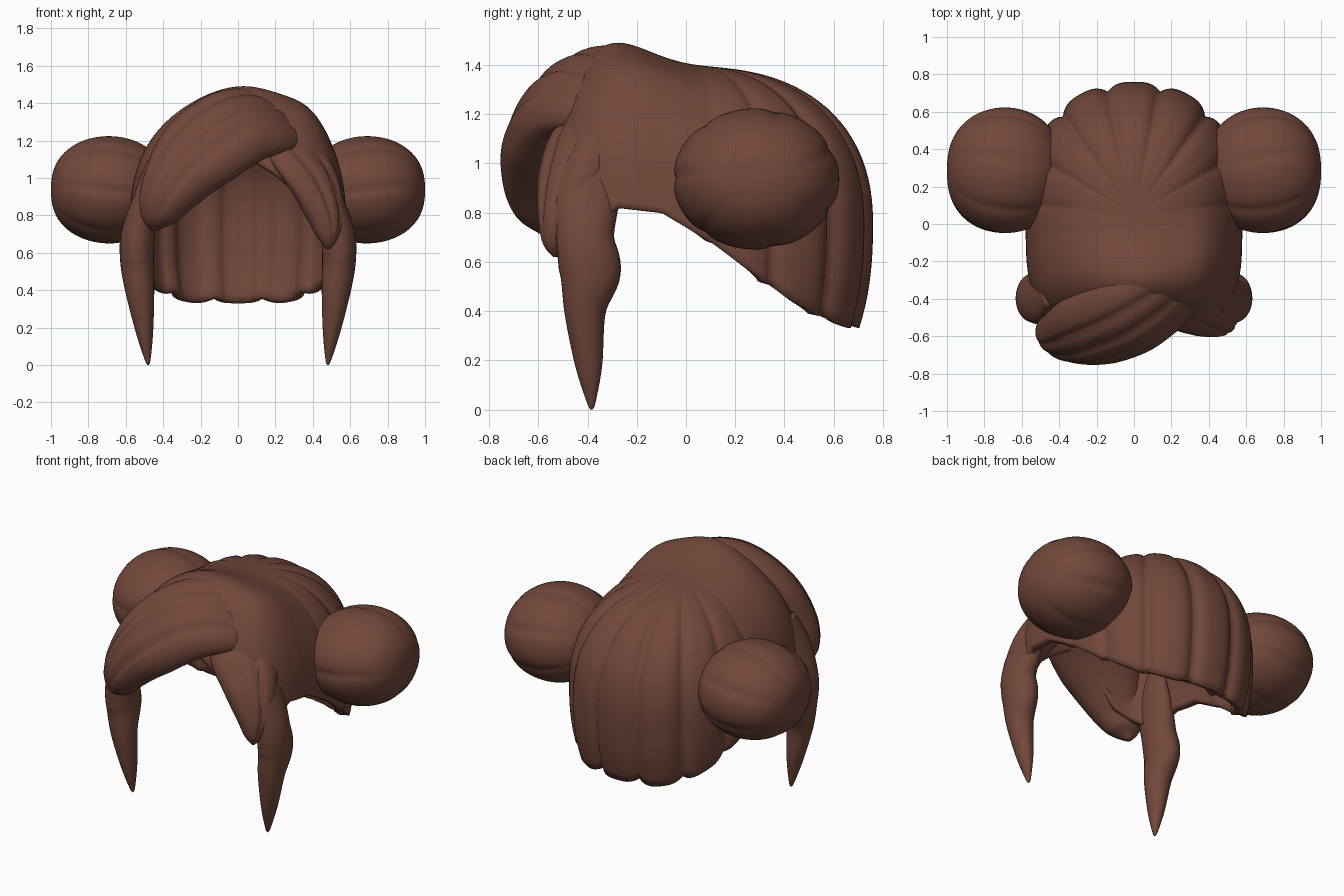
import bpy, bmesh, math
from mathutils import Vector

if "Cube" in bpy.data.objects:
    bpy.data.objects.remove(bpy.data.objects["Cube"])

hair = bpy.data.materials.new("brown hair")
hair.use_nodes = True
COLOUR = (0.168, 0.064, 0.042, 1)
hair.diffuse_color = COLOUR
hair.node_tree.nodes["Principled BSDF"].inputs["Base Color"].default_value = COLOUR


def skin(name, rings, start, end=None):
    """Join closed rings of points into a smooth surface with fan ends."""
    bm = bmesh.new()
    loops = [[bm.verts.new(p) for p in ring] for ring in rings]
    n = len(loops[0])
    for a, b in zip(loops, loops[1:]):
        for i in range(n):
            j = (i + 1) % n
            bm.faces.new((a[i], a[j], b[j], b[i]))
    for loop, tip in ((loops[0], start), (loops[-1], end)):
        if tip is not None:
            v = bm.verts.new(tip)
            for i in range(n):
                bm.faces.new((loop[i], loop[(i + 1) % n], v))
    bmesh.ops.recalc_face_normals(bm, faces=bm.faces)
    mesh = bpy.data.meshes.new(name)
    bm.to_mesh(mesh)
    bm.free()
    mesh.materials.append(hair)
    obj = bpy.data.objects.new(name, mesh)
    bpy.context.collection.objects.link(obj)
    mesh.shade_smooth()
    return obj


def table(points, x):
    """Interpolate a short list of (x, value) pairs."""
    if x <= points[0][0]:
        return points[0][1]
    for (x0, v0), (x1, v1) in zip(points, points[1:]):
        if x <= x1:
            return v0 + (v1 - v0) * (x - x0) / (x1 - x0)
    return points[-1][1]


# Cap: a rounded dome cut by a slanting hem and a face arch
SIDE_HEM = [(-0.28, 0.82), (-0.1, 0.80), (0.1, 0.68), (0.4, 0.46), (0.55, 0.37), (0.66, 0.33)]
ARCH = [(-0.5, 0.75), (-0.3, 0.84), (-0.1, 1.04), (0.07, 1.10),
        (0.2, 1.02), (0.32, 0.92), (0.42, 0.78), (0.5, 0.72)]


def hem(x, y):
    blend = min(1, max(0, (-0.28 - y) / 0.12))
    return table(SIDE_HEM, y) * (1 - blend) + table(ARCH, x) * blend


def bump(x, y, cx, cy, wx, wy):
    return math.exp(-((x - cx) / wx) ** 2 - ((y - cy) / wy) ** 2)


def cap_point(a, th, cut=0.055):
    dx, dy, dz = math.sin(a) * math.sin(th), math.cos(a) * math.sin(th), math.cos(th)
    n, depth = (2.3, 0.71) if dy > 0 else (3.8, 0.61)
    m, height = 2.3 + 0.5 * max(0, -math.cos(a)), (0.64 if dz > 0 else 0.9)
    flat = ((abs(dx) / 0.58) ** n + (abs(dy) / depth) ** n) ** (m / n)
    r = (flat + (abs(dz) / height) ** m) ** (-1 / m)
    # Grooves between the gathered strands at the back
    deg = math.degrees(a)
    fade = max(0, math.cos(a) + 0.35) * min(1, math.sin(th) * 1.1) ** 2
    groove = (1 - abs(math.cos(math.pi * deg / 24))) ** 2
    r *= 1 - cut * groove * min(1, fade)
    x, y, z = r * dx, 0.05 + r * dy, 0.75 + r * dz
    # Raised crown above the fringe and a fuller left shoulder
    if z > 0.75:
        swell = 0.17 * bump(x, y, 0.03, -0.38, 0.34, 0.25)
        swell += 0.07 * bump(x, y, 0.42, -0.22, 0.16, 0.26)
        z += swell * (z - 0.75) / 0.6
    return Vector((x, y, z))


def below_hem(a, th):
    p = cap_point(a, th, 0)
    return p.z < hem(p.x, p.y)


AROUND, DOWN = 180, 36
columns = []
for i in range(AROUND):
    a = -math.pi + 2 * math.pi * i / AROUND
    th = 0.3
    while th < 2.6 and not below_hem(a, th):
        th += 0.02
    low, high = th - 0.02, th
    for _ in range(10):
        th = (low + high) / 2
        low, high = (low, th) if below_hem(a, th) else (th, high)
    columns.append([cap_point(a, th * (k + 1) / DOWN) for k in range(DOWN)])
cap = skin("hair_cap", [[c[k] for c in columns] for k in range(DOWN)], cap_point(0, 0))
shell = cap.modifiers.new("thickness", 'SOLIDIFY')
shell.thickness = 0.045
shell.offset = -1


def spline(rows, steps=10):
    """Catmull-Rom through rows of (x, y, z, half width, half thickness)."""
    rows = [rows[0]] + rows + [rows[-1]]
    out = []
    for a, b, c, d in zip(rows, rows[1:], rows[2:], rows[3:]):
        for s in range(steps):
            t = s / steps
            out.append([0.5 * (2 * q + (r - p) * t + (2 * p - 5 * q + 4 * r - u) * t * t
                               + (3 * q - p - 3 * r + u) * t ** 3)
                        for p, q, r, u in zip(a, b, c, d)])
    return out + [list(rows[-1])]


def lock(name, rows, normal=None, strands=0, depth=0.0, sides=64):
    """Sweep a flattened oval, with optional strand grooves, along a path."""
    path = spline(rows)
    pts = [Vector(p[:3]) for p in path]
    rings = []
    for i, (p, row) in enumerate(zip(pts, path)):
        tangent = (pts[min(i + 1, len(pts) - 1)] - pts[max(i - 1, 0)]).normalized()
        out = Vector(normal) if normal else p - Vector((0, -0.05, 0.85))
        out = (out - tangent * out.dot(tangent)).normalized()
        across = tangent.cross(out)
        grow = math.sin(math.pi * min(1, i / len(pts) + 0.05)) ** 2
        ring = []
        for k in range(sides):
            q = 2 * math.pi * k / sides
            u, v = math.cos(q), math.sin(q)
            cut = 0
            if strands and v > 0:
                cut = depth * grow * v * (0.5 + 0.5 * math.cos(math.pi * strands * (u + 1))) ** 3
            ring.append(p + across * u * row[3] + out * (v * row[4] - cut))
        rings.append(ring)
    return skin(name, rings, pts[0], pts[-1])


# Swept fringe and the shorter piece on the other side of the parting
lock("swept_fringe", [
    (0.36, -0.04, 1.18, 0.10, 0.03), (0.20, -0.33, 1.29, 0.22, 0.09),
    (0.00, -0.47, 1.275, 0.26, 0.14), (-0.21, -0.56, 1.13, 0.25, 0.15),
    (-0.355, -0.60, 0.95, 0.18, 0.13), (-0.43, -0.59, 0.80, 0.11, 0.09),
    (-0.45, -0.58, 0.72, 0.02, 0.02)], strands=4, depth=0.022)
lock("short_fringe", [
    (0.16, -0.28, 1.24, 0.08, 0.03), (0.29, -0.41, 1.14, 0.17, 0.07),
    (0.40, -0.46, 0.99, 0.17, 0.09), (0.46, -0.50, 0.82, 0.12, 0.09),
    (0.48, -0.53, 0.69, 0.06, 0.06), (0.48, -0.53, 0.62, 0.01, 0.01)],
    strands=3, depth=0.016)

# Mirrored side locks and buns
for side, word in ((1, "left"), (-1, "right")):
    lock(word + "_side_lock", [
        (side * x, y, z, w, t) for x, y, z, w, t in (
            (0.46, -0.36, 1.08, 0.08, 0.03), (0.495, -0.40, 0.88, 0.13, 0.07),
            (0.535, -0.41, 0.70, 0.118, 0.09), (0.54, -0.39, 0.56, 0.125, 0.09),
            (0.525, -0.41, 0.40, 0.085, 0.078), (0.50, -0.395, 0.18, 0.055, 0.047),
            (0.483, -0.385, 0.03, 0.018, 0.016), (0.48, -0.385, 0.0, 0.004, 0.004))],
        normal=(side, 0, 0), sides=32)

    rings = []
    for k in range(1, 36):
        t = math.pi * k / 36
        ring = []
        for i in range(96):
            q = 2 * math.pi * i / 96
            groove = (1 - abs(math.cos(3.5 * q + 0.5 * math.cos(t)))) ** 3
            r = math.sin(t) ** 0.82 * (1 - 0.04 * groove * math.sin(t))
            ring.append((side * (0.69 + 0.31 * math.cos(t)),
                         0.285 + 0.338 * r * math.cos(q), 0.937 + 0.287 * r * math.sin(q)))
        rings.append(ring)
    skin(word + "_bun", rings, (side * 1.0, 0.285, 0.937), (side * 0.38, 0.285, 0.937))
